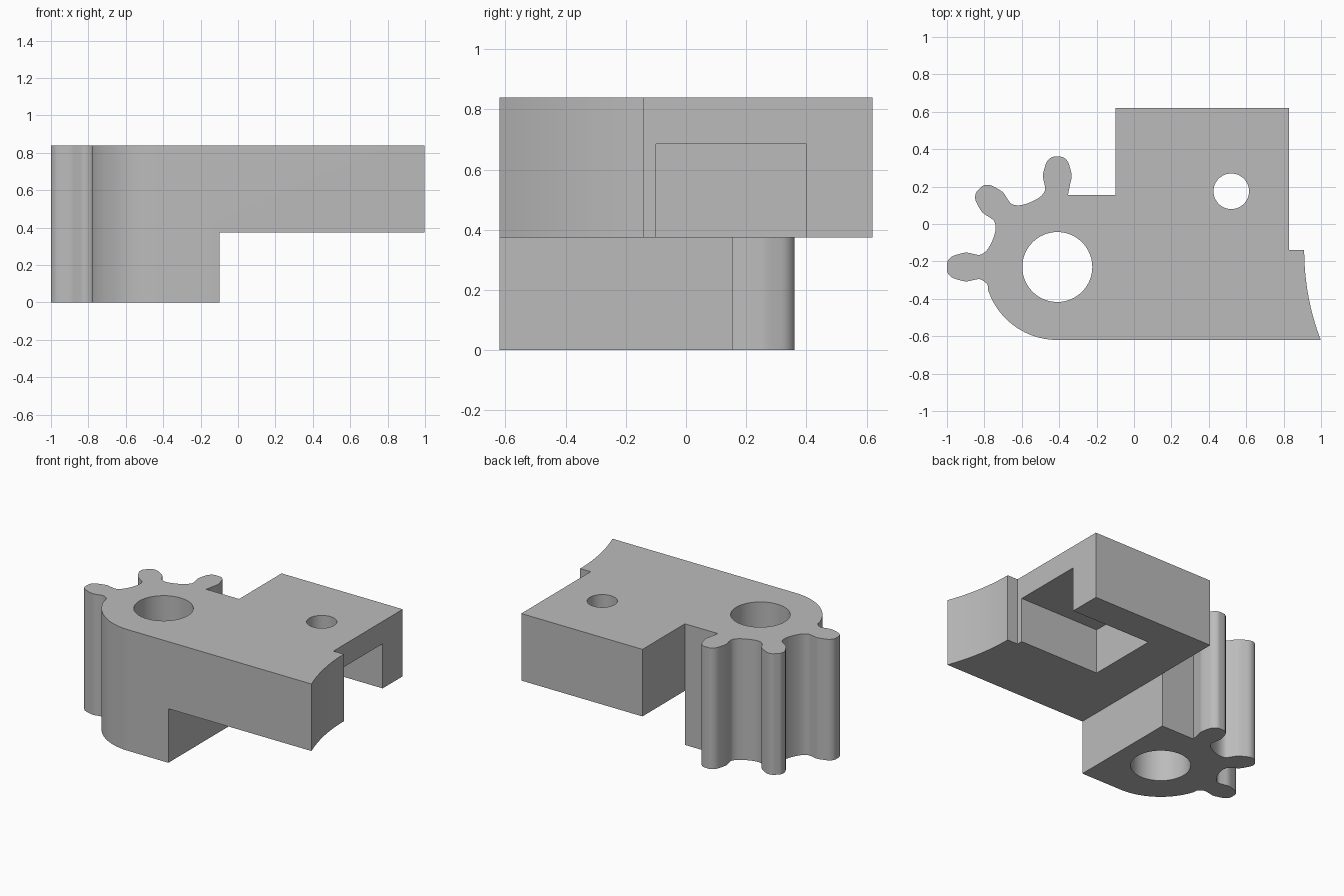
import bpy, bmesh
from math import cos, sin, radians, sqrt
from mathutils import Vector

cube = bpy.data.objects.get("Cube")
if cube:
    bpy.data.objects.remove(cube, do_unlink=True)

TOP, STEP = 0.84, 0.375
HUB = Vector((-0.41, -0.23))
HUB_R = 0.39

grey = bpy.data.materials.new("plain grey")
grey.use_nodes = True
colour = (0.5, 0.5, 0.5, 1)
grey.diffuse_color = colour
grey.node_tree.nodes["Principled BSDF"].inputs["Base Color"].default_value = colour


def prism(name, outline, z0, z1):
    """Extrude a counter-clockwise outline between two heights."""
    bm = bmesh.new()
    base = bm.faces.new([bm.verts.new((p[0], p[1], z0)) for p in outline])
    ext = bmesh.ops.extrude_face_region(bm, geom=[base])
    for v in ext["geom"]:
        if isinstance(v, bmesh.types.BMVert):
            v.co.z = z1
    bmesh.ops.recalc_face_normals(bm, faces=bm.faces)
    mesh = bpy.data.meshes.new(name)
    bm.to_mesh(mesh)
    bm.free()
    mesh.materials.append(grey)
    obj = bpy.data.objects.new(name, mesh)
    bpy.context.collection.objects.link(obj)
    return obj


def polar(center, r, deg):
    return center + Vector((cos(radians(deg)), sin(radians(deg)))) * r


def circle(center, r, n=64):
    return [polar(Vector(center), r, 360 * i / n) for i in range(n)]


def rect(x0, x1, y0, y1):
    return [(x0, y0), (x1, y0), (x1, y1), (x0, y1)]


def smooth(points, steps=4):
    """Catmull-Rom curve through the points."""
    pts = [points[0]] + points + [points[-1]]
    out = []
    for a, b, c, d in zip(pts, pts[1:], pts[2:], pts[3:]):
        for i in range(steps):
            t = i / steps
            out.append(0.5 * (2 * b + (c - a) * t + (2 * a - 5 * b + 4 * c - d) * t * t
                              + (3 * b - a - 3 * c + d) * t ** 3))
    return out + [points[-1]]


# Half a gear tooth: distance from hub centre, half width
SIDE = [(0.587, 0.03), (0.565, 0.055), (0.53, 0.068), (0.487, 0.077),
        (0.445, 0.069), (0.41, 0.066), (0.375, 0.092)]


def tooth(deg, first=False):
    along = polar(Vector((0, 0)), 1, deg)
    across = Vector((-along.y, along.x))
    start = [(r, -w) for r, w in reversed(SIDE)]
    if first:
        start = [(0.385, -0.057)] + start[2:]
    profile = start + [(0.59, 0)] + SIDE
    return [HUB + along * r + across * w for r, w in profile]


# Outline: front edge, concave right end, back block, teeth, rounded hub
outline = [Vector((HUB.x, -0.62))]
arc_r = 1.35
for i in range(17):
    y = -0.62 + 0.48 * i / 16
    outline.append(Vector((0.91 + arc_r - sqrt(arc_r ** 2 - (y + 0.14) ** 2), y)))
outline += [Vector(p) for p in ((0.83, -0.14), (0.83, 0.62), (-0.10, 0.62), (-0.10, 0.155))]
teeth = (tooth(90, True) + [polar(HUB, 0.375, 112.5)] + tooth(135)
         + [polar(HUB, 0.375, 157.5)] + tooth(180))
outline += smooth(teeth + [polar(HUB, HUB_R, 198)])
outline += [polar(HUB, HUB_R, 198 + 72 * i / 20) for i in range(1, 20)]

body = prism("toothed_bracket", outline, 0, TOP)

# Cut the underside step, the side slot and both through holes
cutters = [
    prism("underside_cutter", rect(-0.10, 1.3, -1, 1), -0.3, STEP),
    prism("slot_cutter", rect(0.22, 1.2, -0.10, 0.40), 0.2, 0.685),
    prism("hub_hole_cutter", circle(HUB, 0.187), -0.2, 1.1),
    prism("pin_hole_cutter", circle((0.52, 0.175), 0.095), 0.5, 1.1),
]
bpy.ops.object.select_all(action="DESELECT")
bpy.context.view_layer.objects.active = body
body.select_set(True)
for cutter in cutters:
    cutter.hide_render = True
    mod = body.modifiers.new(cutter.name, "BOOLEAN")
    mod.operation = "DIFFERENCE"
    mod.solver = "EXACT"
    mod.object = cutter
    bpy.ops.object.modifier_apply(modifier=mod.name)
    bpy.data.objects.remove(cutter, do_unlink=True)

bpy.ops.object.shade_smooth_by_angle(angle=radians(30))
